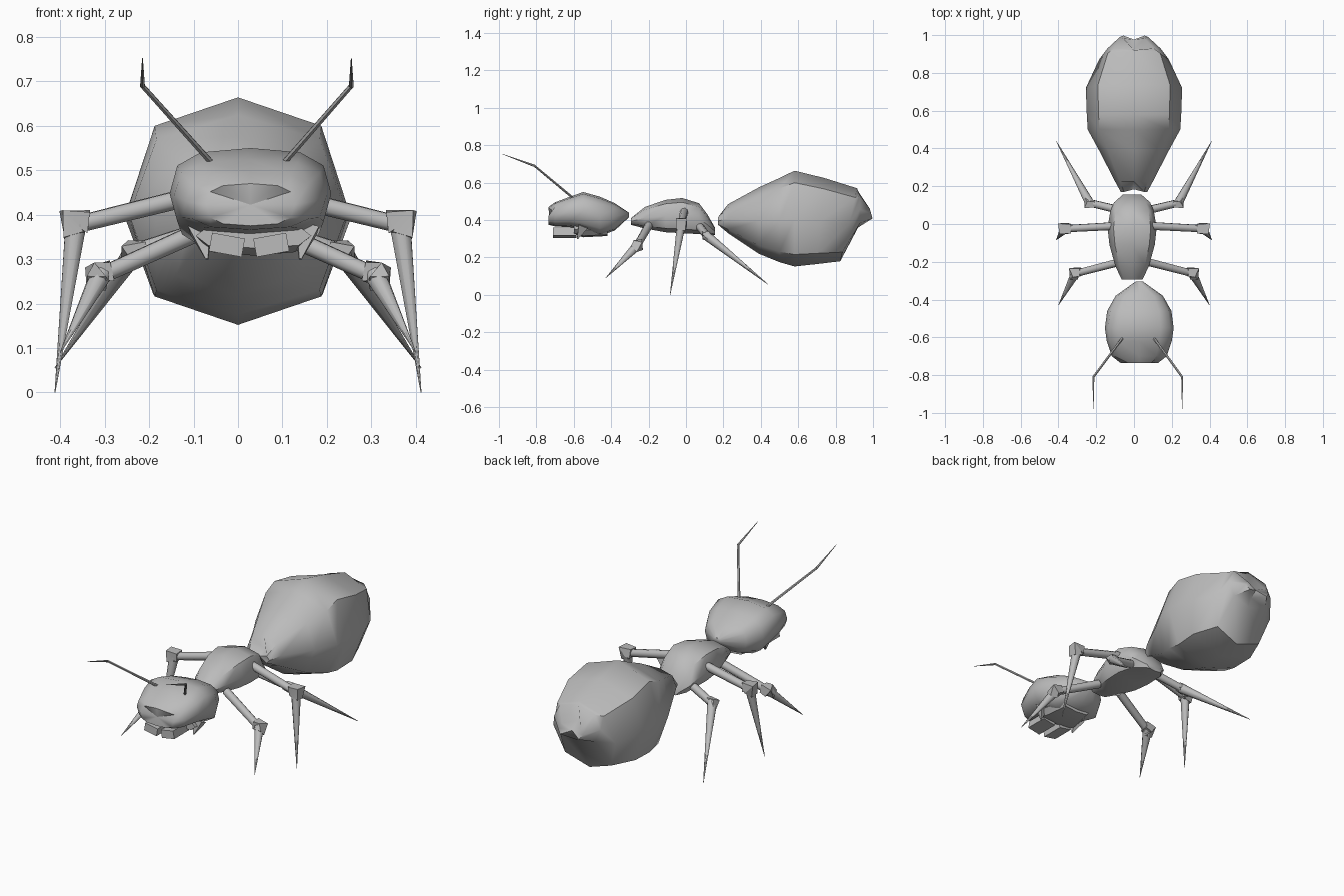
import bpy, bmesh, math
from mathutils import Vector, Matrix

cube = bpy.data.objects.get("Cube")
if cube:
    bpy.data.objects.remove(cube)

GREY = (0.5, 0.5, 0.5, 1)
grey = bpy.data.materials.new("body grey")
grey.use_nodes = True
grey.diffuse_color = GREY
grey.node_tree.nodes["Principled BSDF"].inputs["Base Color"].default_value = GREY


def finish(name, bm, angle):
    bmesh.ops.recalc_face_normals(bm, faces=bm.faces)
    mesh = bpy.data.meshes.new(name)
    bm.to_mesh(mesh)
    bm.free()
    mesh.materials.append(grey)
    ob = bpy.data.objects.new(name, mesh)
    bpy.context.collection.objects.link(ob)
    bpy.ops.object.select_all(action='DESELECT')
    ob.select_set(True)
    bpy.context.view_layer.objects.active = ob
    bpy.ops.object.shade_smooth_by_angle(angle=math.radians(angle))


def skin(bm, rings):
    """Join rings of vertices with quads and cap both ends."""
    n = len(rings[0])
    for a, b in zip(rings, rings[1:]):
        for i in range(n):
            j = (i + 1) % n
            bm.faces.new((a[i], a[j], b[j], b[i]))
    for ring in (rings[0], rings[-1]):
        middle = bm.verts.new(sum((v.co for v in ring), Vector()) / n)
        for i in range(n):
            bm.faces.new((ring[i], ring[(i + 1) % n], middle))


def body(name, cx, sides, power, sections, angle=50, shape=None):
    """Sections: y, half width, top z, bottom z, top lean, notch on the centre line."""
    bm = bmesh.new()
    rings = []
    for y, w, top, low, lean, notch in sections:
        ring = []
        for i in range(sides):
            a = 2 * math.pi * i / sides
            c, s = math.cos(a), math.sin(a)
            c = math.copysign(abs(c) ** power, c)
            s = math.copysign(abs(s) ** power, s)
            dy = lean * s + (notch if abs(c) < 0.1 else 0)
            p = Vector((cx + w * c, y + dy, (top + low) / 2 + (top - low) / 2 * s))
            ring.append(bm.verts.new(shape(p) if shape else p))
        rings.append(ring)
    skin(bm, rings)
    finish(name, bm, angle)


def tube(name, points, radii, sides, angle=50):
    bm = bmesh.new()
    pts = [Vector(p) for p in points]
    rings = []
    for i, p in enumerate(pts):
        d = (pts[min(i + 1, len(pts) - 1)] - pts[max(i - 1, 0)]).normalized()
        u = d.cross(Vector((0, 1, 0.1))).normalized()
        v = d.cross(u)
        turn = math.pi / sides
        rings.append([bm.verts.new(p + radii[i] * (
            u * math.cos(turn + 2 * math.pi * k / sides) +
            v * math.sin(turn + 2 * math.pi * k / sides))) for k in range(sides)])
    skin(bm, rings)
    finish(name, bm, angle)


def block(name, centre, size, roll):
    bm = bmesh.new()
    bmesh.ops.create_cube(bm, size=1, matrix=Matrix.Translation(centre)
                          @ Matrix.Rotation(roll, 4, 'Y') @ Matrix.Diagonal((*size, 1)))
    finish(name, bm, 20)


# Abdomen: faceted egg, notched front and back
body("abdomen", 0, 8, 0.83, [
    (0.17, 0.07, 0.42, 0.37, 0, 0.055),
    (0.225, 0.10, 0.485, 0.33, 0, 0),
    (0.39, 0.185, 0.575, 0.22, 0, 0),
    (0.50, 0.245, 0.625, 0.175, 0, 0),
    (0.58, 0.25, 0.664, 0.152, 0, 0),
    (0.72, 0.255, 0.625, 0.165, 0.02, 0),
    (0.87, 0.185, 0.57, 0.18, 0.045, 0),
    (0.93, 0.14, 0.555, 0.36, 0, -0.01),
    (0.99, 0.075, 0.47, 0.40, -0.01, -0.055)])

# Thorax
body("thorax", -0.01, 8, 0.8, [
    (-0.295, 0.055, 0.41, 0.375, 0, 0),
    (-0.22, 0.09, 0.47, 0.355, 0, 0),
    (-0.11, 0.12, 0.508, 0.335, 0, 0),
    (-0.02, 0.13, 0.518, 0.33, 0, 0),
    (0.07, 0.115, 0.49, 0.325, 0, 0),
    (0.115, 0.095, 0.43, 0.32, 0, 0),
    (0.155, 0.05, 0.36, 0.32, 0, 0)])


# Head: boxy front with sunken eye sockets
def eye_sockets(p):
    if p.y < -0.72 and 0.43 < p.z < 0.46:
        p.y += 0.02
    return p


body("head", 0.028, 12, 0.7, [
    (-0.735, 0.10, 0.47, 0.375, 0, 0),
    (-0.70, 0.145, 0.495, 0.366, 0, 0),
    (-0.62, 0.172, 0.525, 0.362, 0, 0),
    (-0.55, 0.182, 0.55, 0.345, 0, 0),
    (-0.46, 0.17, 0.525, 0.315, 0, 0),
    (-0.38, 0.125, 0.49, 0.345, 0, 0),
    (-0.305, 0.02, 0.44, 0.415, 0, 0)], shape=eye_sockets)

# Jaw under the head
body("jaw", 0.035, 8, 0.7, [
    (-0.60, 0.13, 0.38, 0.325, 0, 0),
    (-0.55, 0.12, 0.38, 0.308, 0, 0),
    (-0.42, 0.09, 0.38, 0.315, 0, 0)], angle=30)

for side, label in ((1, "left"), (-1, "right")):
    # Mandibles and side fangs
    block(label + "_mandible", (0.025 + side * 0.05, -0.648, 0.332),
          (0.075, 0.125, 0.042), -side * 0.18)
    tube(label + "_fang",
         [(0.035 + side * 0.12, -0.55, 0.37), (0.035 + side * 0.105, -0.58, 0.30)],
         [0.036, 0.004], 4, 20)
    # Antenna
    elbow = (0.02 + side * 0.235, -0.81, 0.69)
    tube(label + "_antenna", [(0.022 + side * 0.08, -0.60, 0.515), elbow],
         [0.007, 0.006], 6)
    tube(label + "_antenna_tip", [elbow, (elbow[0], -0.98, 0.752)], [0.006, 0.001], 6)

    # Legs: hip, knee and foot, then the thickness of the knee
    for name, hip, knee, foot, size in (
            ("front", (0.07, -0.20, 0.37), (0.31, -0.262, 0.262), (0.40, -0.43, 0.09), 0.036),
            ("middle", (0.09, -0.01, 0.445), (0.365, -0.025, 0.377), (0.412, -0.085, 0.0), 0.04),
            ("hind", (0.06, 0.07, 0.37), (0.235, 0.112, 0.315), (0.412, 0.44, 0.055), 0.028)):
        hip, knee, foot = (Vector((side * p[0], p[1], p[2])) for p in (hip, knee, foot))
        thigh = (knee - hip).normalized()
        shin = (foot - knee).normalized()
        tag = label + "_" + name
        tube(tag + "_thigh", [hip, knee], [0.022, 0.02], 8)
        tube(tag + "_shin", [knee - shin * 0.01, foot], [0.026, 0.001], 8)
        peak = knee + (thigh - shin) * 0.016
        tube(tag + "_knee", [knee - thigh * 0.03, peak, knee + shin * 0.025],
             [size * 0.85, size, size * 0.85], 4, 20)
